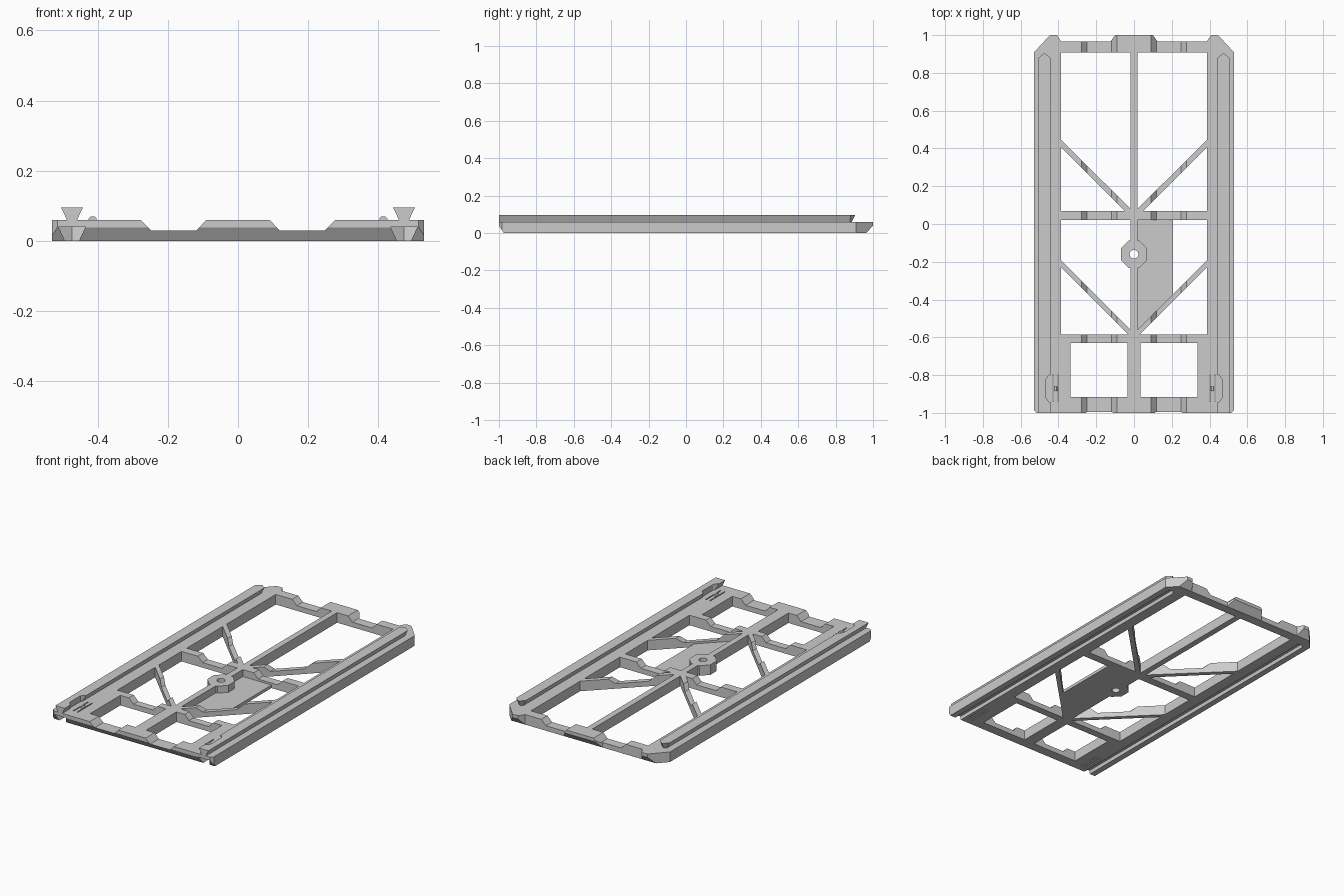
import bpy, bmesh, math

if "Cube" in bpy.data.objects:
    bpy.data.objects.remove(bpy.data.objects["Cube"])


def loft(name, a, b):
    """Solid between two matching loops of 3D points."""
    bm = bmesh.new()
    va = [bm.verts.new(p) for p in a]
    vb = [bm.verts.new(p) for p in b]
    bm.faces.new(va)
    bm.faces.new(vb[::-1])
    n = len(va)
    for i in range(n):
        j = (i + 1) % n
        bm.faces.new((va[i], va[j], vb[j], vb[i]))
    bmesh.ops.triangulate(bm, faces=[f for f in bm.faces if len(f.verts) > 4])
    bmesh.ops.recalc_face_normals(bm, faces=bm.faces)
    me = bpy.data.meshes.new(name)
    bm.to_mesh(me)
    bm.free()
    ob = bpy.data.objects.new(name, me)
    bpy.context.collection.objects.link(ob)
    return ob


def prism(name, pts, lo, hi, axis='z', s=1):
    """Extrude a 2D outline along an axis; s = -1 mirrors it in x."""
    put = {'z': lambda p, t: (s * p[0], p[1], t),
           'y': lambda p, t: (s * p[0], t, p[1]),
           'x': lambda p, t: (s * t, p[0], p[1])}[axis]
    return loft(name, [put(p, lo) for p in pts], [put(p, hi) for p in pts])


def boolean(ob, tool, op='DIFFERENCE'):
    m = ob.modifiers.new("bool", 'BOOLEAN')
    m.operation, m.object, m.solver = op, tool, 'EXACT'
    bpy.context.view_layer.objects.active = ob
    bpy.ops.object.modifier_apply(modifier=m.name)
    bpy.data.objects.remove(tool, do_unlink=True)


def rail_solid(name, half_low, half_high, z0, z1, tip, s):
    """Dovetail bar with a pointed, undercut back end."""
    cx = 0.4735
    pts = [(-half_low, z0), (0, z0), (half_low, z0),
           (half_high, z1), (0, z1), (-half_high, z1)]
    a = [(s * (cx + x), -1.0 if z0 > 0 else -1.1, z) for x, z in pts]
    b = [(s * (cx + x), tip - abs(x) * 0.8 - (z1 - z) * 0.5, z) for x, z in pts]
    return loft(name, a, b)


H = 0.06

# Frame slab outline with corner tips and centre tab at the back
half = [(0.515, -1), (0.53, -0.985), (0.53, 0.908), (0.445, 1), (0.408, 1),
        (0.385, 0.965), (0.125, 0.965), (0.10, 1)]
frame = prism("frame", half + [(-x, y) for x, y in reversed(half)], 0, H)

# Windows between rails, spine, crossbars and diagonal struts
windows = [
    [(0.018, 0.08), (0.387, 0.446), (0.387, 0.908), (0.018, 0.908)],
    [(0.05, 0.07), (0.387, 0.408), (0.387, 0.07)],
    [(0.018, -0.56), (0.387, -0.192), (0.387, 0.02), (0.018, 0.02)],
    [(0.03, -0.585), (0.387, -0.228), (0.387, -0.585)],
    [(0.035, -0.63), (0.335, -0.63), (0.335, -0.915), (0.035, -0.915)],
]
# the second window lies between strut and crossbar, so its base sits on the bar
for s in (1, -1):
    for w in windows:
        boolean(frame, prism("window_cut", w, -0.1, 0.2, 'z', s))
    # Lowered channel across every bar
    boolean(frame, prism("channel_cut", [(0.118, 0.03), (0.248, 0.03),
            (0.288, 0.07), (0.081, 0.07)], -1.2, 1.2, 'y', s))
    # Dovetail groove under the side rail
    boolean(frame, rail_solid("groove_cut", 0.0155, 0.0385, -0.01, 0.04, 0.92, s))
    # Spring clip slots
    for x0, x1 in ((0.399, 0.405), (0.426, 0.432)):
        boolean(frame, prism("slot_cut", [(x0, -0.94), (x1, -0.94), (x1, -0.8),
                (x0, -0.8)], -0.1, 0.2, 'z', s))

# Sloped undercuts below the front and back edges
boolean(frame, prism("back_undercut", [(0.956, -0.01), (1.01, 0.0514),
        (1.05, 0.0514), (1.05, -0.01)], -0.7, 0.7, 'x'))
boolean(frame, prism("front_undercut", [(-0.9675, -0.01), (-1.01, 0.0533),
        (-1.05, 0.0533), (-1.05, -0.01)], -0.7, 0.7, 'x'))

# Octagonal hub with a round hole
octagon = [(0.075 * math.cos(math.radians(22.5 + 45 * i)),
            -0.16 + 0.079 * math.sin(math.radians(22.5 + 45 * i))) for i in range(8)]
boolean(frame, prism("hub", octagon, 0, H), 'UNION')

# Thin floor plate on the right of the spine
boolean(frame, prism("plate", [(0.01, 0.03), (0.207, 0.019), (0.207, -0.392),
        (0.01, -0.59)], 0, 0.018), 'UNION')
hole = [(0.023 * math.cos(math.tau * i / 24), -0.16 + 0.023 * math.sin(math.tau * i / 24))
        for i in range(24)]
boolean(frame, prism("hole_cut", hole, -0.1, 0.2))

for s, side in ((1, "right"), (-1, "left")):
    # Dovetail rail on top, notched beside the clip
    rail = rail_solid("dovetail_" + side, 0.0145, 0.031, H, 0.095, 0.905, s)
    boolean(rail, prism("notch_cut", [(0.42, -0.8), (0.45, -0.8), (0.465, -0.82),
            (0.465, -0.92), (0.45, -0.942), (0.42, -0.942)], 0.05, 0.2, 'z', s))
    # Clip bump
    prism("clip_bump_" + side, [(0.403, H), (0.426, H), (0.426, 0.064),
          (0.42, 0.07), (0.409, 0.07), (0.403, 0.064)], -0.885, -0.86, 'y', s)
